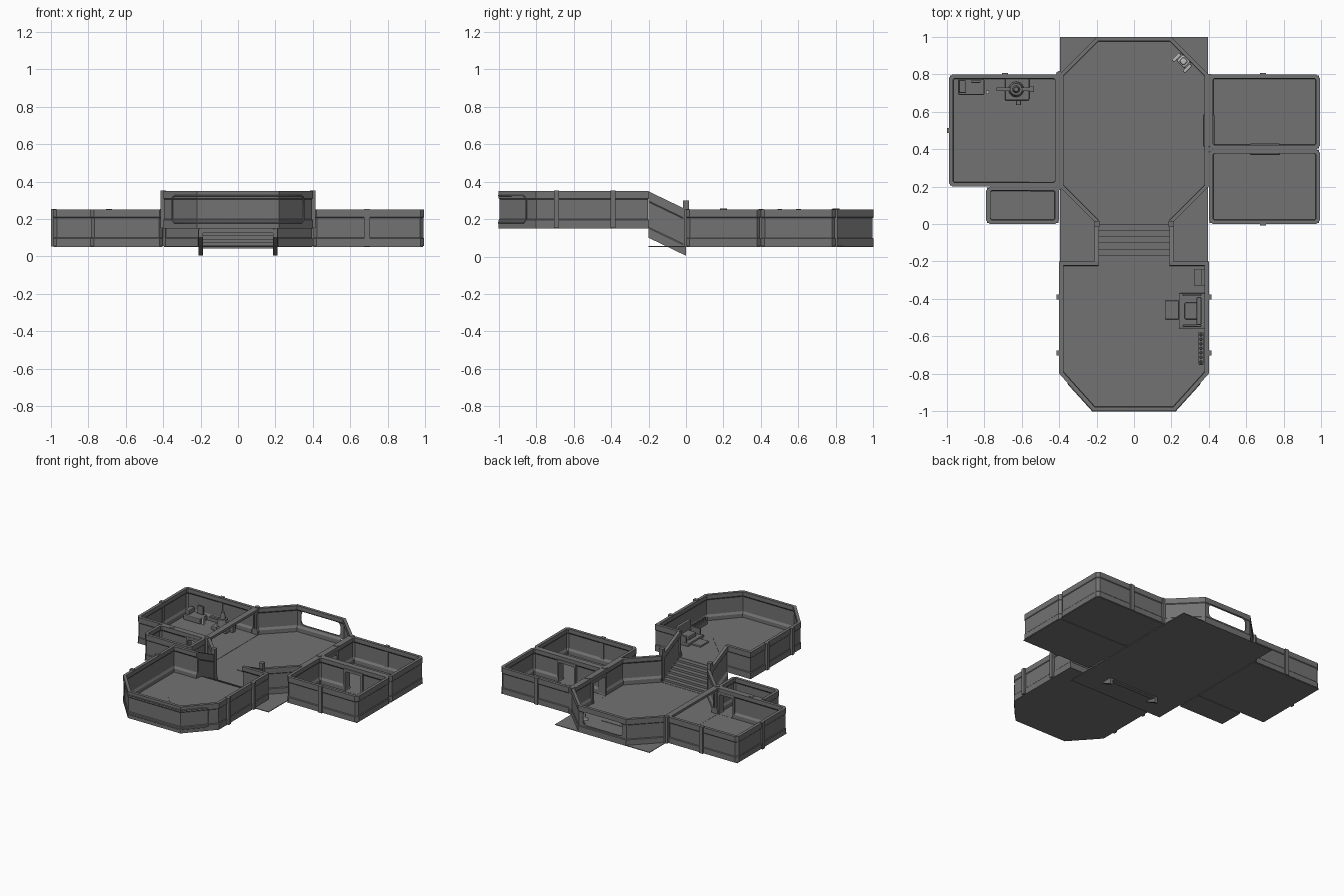
import bpy, bmesh, math
from mathutils import Vector, Matrix

if "Cube" in bpy.data.objects:
    bpy.data.objects.remove(bpy.data.objects["Cube"])

def material(name, v):
    m = bpy.data.materials.new(name)
    m.use_nodes = True
    m.diffuse_color = (v, v, v, 1)
    m.node_tree.nodes["Principled BSDF"].inputs["Base Color"].default_value = (v, v, v, 1)
    return m

GREY = material("hull grey", 0.17)
LIGHT = material("pale grey", 0.5)

def finish(name, bm, mat=GREY):
    bmesh.ops.recalc_face_normals(bm, faces=bm.faces)
    me = bpy.data.meshes.new(name)
    bm.to_mesh(me)
    bm.free()
    me.materials.append(mat)
    ob = bpy.data.objects.new(name, me)
    bpy.context.scene.collection.objects.link(ob)
    return ob

def box(name, x, y, z, mat=GREY, bevel=0, turn=None):
    """Box from (min, max) pairs, optionally bevelled and turned about a point."""
    bm = bmesh.new()
    bmesh.ops.create_cube(bm, size=1)
    for v in bm.verts:
        v.co = [(a + b) / 2 + c * (b - a) for (a, b), c in zip((x, y, z), v.co)]
    if bevel:
        bmesh.ops.bevel(bm, geom=bm.edges[:], offset=bevel, segments=2, profile=0.5, affect='EDGES')
    if turn:
        angle, pivot = turn
        bmesh.ops.rotate(bm, verts=bm.verts, cent=pivot, matrix=Matrix.Rotation(angle, 3, 'Z'))
    return finish(name, bm, mat)

def cylinder(name, centre, r1, r2, h, sides=12, mat=GREY):
    bm = bmesh.new()
    bmesh.ops.create_cone(bm, cap_ends=True, segments=sides, radius1=r1, radius2=r2, depth=h)
    bmesh.ops.translate(bm, verts=bm.verts, vec=Vector(centre) + Vector((0, 0, h / 2)))
    return finish(name, bm, mat)

def slab(name, pts, z0, z1):
    """Flat plate from an outline."""
    bm = bmesh.new()
    f = bm.faces.new([bm.verts.new((x, y, z0)) for x, y in pts])
    ext = bmesh.ops.extrude_face_region(bm, geom=[f])["geom"]
    bmesh.ops.translate(bm, vec=(0, 0, z1 - z0), verts=[g for g in ext if isinstance(g, bmesh.types.BMVert)])
    return finish(name, bm)

def chamfered(x0, x1, y0, y1, c, d=None):
    """Counter-clockwise rectangle with cut corners (c along x, d along y)."""
    d = d or c
    return [(x0 + c, y0), (x1 - c, y0), (x1, y0 + d), (x1, y1 - d),
            (x1 - c, y1), (x0 + c, y1), (x0, y1 - d), (x0, y0 + d)]

# wall section: (inward offset, height), shallow outer recess, skirting and top rail inside
SECTION = [(0, 0), (0, .04), (.004, .045), (.004, .15), (0, .155), (0, .195),
           (.022, .195), (.022, .165), (.014, .155), (.014, .045), (.024, .03), (.024, 0)]

def wall(name, pts, base, closed=True, section=SECTION):
    """Sweep the section along a path; base is a height or one per point."""
    n = len(pts)
    p = [Vector(q) for q in pts]
    bases = base if isinstance(base, list) else [base] * n
    bm = bmesh.new()
    rings = []
    for i in range(n):
        a = p[i] - p[i - 1] if closed or i else p[1] - p[0]
        b = p[(i + 1) % n] - p[i] if closed or i < n - 1 else a
        na, nb = Vector((-a.y, a.x)).normalized(), Vector((-b.y, b.x)).normalized()
        m = (na + nb) / (1 + na.dot(nb))
        rings.append([bm.verts.new((p[i].x + m.x * o, p[i].y + m.y * o, bases[i] + h)) for o, h in section])
    k = len(section)
    for i in range(n if closed else n - 1):
        r, s = rings[i], rings[(i + 1) % n]
        for j in range(k):
            bm.faces.new((r[j], s[j], s[(j + 1) % k], r[(j + 1) % k]))
    if not closed:
        bm.faces.new(rings[0])
        bm.faces.new(rings[-1])
    return finish(name, bm)

def cut(targets, x, y, z, bevel=0):
    """Boolean an opening through several walls."""
    c = box("opening_cutter", x, y, z, bevel=bevel)
    for t in targets:
        m = t.modifiers.new("opening", 'BOOLEAN')
        m.object, m.solver = c, 'EXACT'
        bpy.context.view_layer.objects.active = t
        bpy.ops.object.modifier_apply(modifier=m.name)
    bpy.data.objects.remove(c)

F, C = .055, .155   # lower and upper floor heights

# floors
cabin_plan = chamfered(-.4, .4, -1, -.2, .18, .2)
cabin_plan[4:6] = [(.4, -.2), (-.4, -.2)]
cabin_plan = cabin_plan[:3] + cabin_plan[4:6] + cabin_plan[7:]
rooms = {"left_room": (-.99, -.4, .2, .8), "left_closet": (-.79, -.4, 0, .2),
         "right_front_room": (.4, .995, 0, .4), "right_back_room": (.4, .995, .4, .8)}
box("hall_floor", (-.395, .395), (-.2, 1), (F - .005, F))
slab("cabin_floor", cabin_plan, C - .005, C + .003)
box("hall_floor_panel", (-.17, .17), (.23, .77), (F, F + .003))
slab("cabin_floor_panel", [(0, -.76), (.18, -.58), (0, -.4), (-.18, -.58)], C + .003, C + .006)

# walls
walls = {}
for name, (x0, x1, y0, y1) in rooms.items():
    box(name + "_floor", (x0 + .005, x1 - .005), (y0 + .005, y1 - .005), (F - .004, F + .001))
    walls[name] = wall(name + "_wall", chamfered(x0, x1, y0, y1, .02), F)
hall = wall("hall_wall", chamfered(-.4, .4, 0, 1, .2), F)
cabin = wall("cabin_wall", cabin_plan, C)
for s in (-1, 1):
    run = [(s * .2, -.2), (s * .2, 0)]
    thin = [(o - .012, h * 1.27) for o, h in SECTION]
    wall("stair_wall", run, [.1, .004], closed=False, section=thin)
    box("stair_post", (s * .2 - .015, s * .2 + .015), (-.015, .015), (.05, .3))

# door frames, then the openings through them
frame_a = box("hall_door_frame", (.37, .43), (.415, .585), (F, .225), bevel=.004)
frame_b = box("room_door_frame", (.62, .78), (.37, .43), (F, .225), bevel=.004)
frame_c = box("closet_door_frame", (-.56, -.42), (.175, .225), (F, .225), bevel=.004)
cut([hall, walls["right_back_room"], frame_a], (.3, .5), (.43, .57), (F + .002, .205), .012)
cut([walls["right_front_room"], walls["right_back_room"], frame_b], (.635, .765), (.3, .5), (F + .002, .205), .012)
cut([walls["left_closet"], walls["left_room"], frame_c], (-.545, -.435), (.1, .3), (F + .002, .205), .012)
cut([hall, walls["left_room"]], (-.46, -.34), (.23, .77), (F + .002, .232))
cut([hall], (-.19, .19), (-.1, .1), (F + .002, .4))
cut([cabin], (-.19, .19), (-.3, -.1), (C + .003, .5))
cut([hall], (-.165, .165), (.9, 1.1), (.11, .212), .025)

# stairs
STEPS = 6
for i in range(STEPS):
    y = -i * .2 / STEPS
    z = F + (i + 1) * (C - F) / STEPS
    box("stair_step", (-.19, .19), (y - .2 / STEPS, y), (z - .03, z))

# outside ribs on the walls
def rib(x, y, base):
    box("wall_rib", (x - .015, x + .015), (y - .013, y + .013), (base - .003, base + .198))

for x, y in [(.69, .795), (.69, .005), (-.69, .795), (-.69, .2), (-.985, .5),
             (.4, .4), (.4, .6), (.4, .79)]:
    rib(x, y, F)
for s in (-1, 1):
    for y in (-.39, -.69):
        rib(s * .4, y, C)
for y in (.2, .8):
    cylinder("hall_column", (-.4, y, F), .018, .018, .2, 8)

# raised frame of the wraparound window on the cabin nose
edge = [(-.352, -.853), (-.34, -.867), (-.22, -1), (.22, -1), (.34, -.867), (.352, -.853)]
low = [.195] + [.18] * 4 + [.195]
loop = [(x, y, z) for (x, y), z in zip(edge, low)]
loop += [(x, y, .505 - z) for x, y, z in reversed(loop)]
cu = bpy.data.curves.new("nose_window_frame", 'CURVE')
cu.dimensions, cu.bevel_depth, cu.bevel_resolution = '3D', .004, 1
sp = cu.splines.new('POLY')
sp.points.add(len(loop) - 1)
for pt, co in zip(sp.points, loop):
    pt.co = (*co, 1)
sp.use_cyclic_u = True
cu.materials.append(GREY)
bpy.context.scene.collection.objects.link(bpy.data.objects.new("nose_window_frame", cu))

# cabin: pilot console with seat, small side unit, equipment rail
box("console_base", (.24, .385), (-.56, -.37), (C, C + .025), bevel=.006)
box("console_step", (.165, .24), (-.51, -.41), (C, C + .015), bevel=.004)
box("console_seat", (.27, .34), (-.51, -.42), (C + .02, C + .055), bevel=.008)
box("console_back", (.335, .36), (-.54, -.39), (C + .02, C + .12), bevel=.006)
for y in (-.55, -.385):
    box("console_arm", (.26, .36), (y, y + .012), (C + .02, C + .07), bevel=.003)
box("side_unit", (.32, .385), (-.33, -.24), (C, C + .04), bevel=.005)
box("side_unit_back", (.36, .38), (-.33, -.24), (C + .04, C + .1), bevel=.004)
box("equipment_rail", (.345, .372), (-.75, -.58), (C, C + .03), bevel=.003)
for i in range(7):
    cylinder("rail_canister", (.358, -.737 + i * .024, C + .03), .008, .006, .025, 8)

# left room: bunk unit and work machine
box("bunk_base", (-.94, -.8), (.69, .775), (F, F + .04), bevel=.006)
box("bunk_headrest", (-.935, -.9), (.7, .77), (F + .04, F + .075), bevel=.006)
box("bunk_monitor", (-.87, -.82), (.755, .77), (F + .04, F + .1), bevel=.003)
box("bunk_lamp", (-.79, -.775), (.695, .715), (F, F + .05), LIGHT)
box("machine_base", (-.69, -.56), (.66, .78), (F, F + .03), bevel=.008)
cylinder("machine_drum", (-.63, .72, F + .03), .042, .032, .05)
cylinder("machine_head", (-.63, .72, F + .08), .02, .012, .05)
box("machine_arm", (-.735, -.54), (.71, .73), (F + .06, F + .075), bevel=.003)
box("machine_arm_end", (-.56, -.535), (.705, .735), (F, F + .08), bevel=.003)
box("machine_stool", (-.63, -.605), (.635, .66), (F, F + .045), bevel=.003)

# pale helper robot in the hall corner
spin = (math.radians(-45), (.265, .87, F))
box("robot_feet", (.225, .305), (.85, .89), (F, F + .02), LIGHT, .004, spin)
box("robot_body", (.235, .295), (.845, .895), (F + .02, F + .075), LIGHT, .01, spin)
box("robot_head", (.248, .282), (.853, .887), (F + .075, F + .105), LIGHT, .008, spin)
for x in (.215, .297):
    box("robot_arm", (x, x + .018), (.83, .885), (F + .03, F + .055), LIGHT, .004, spin)
